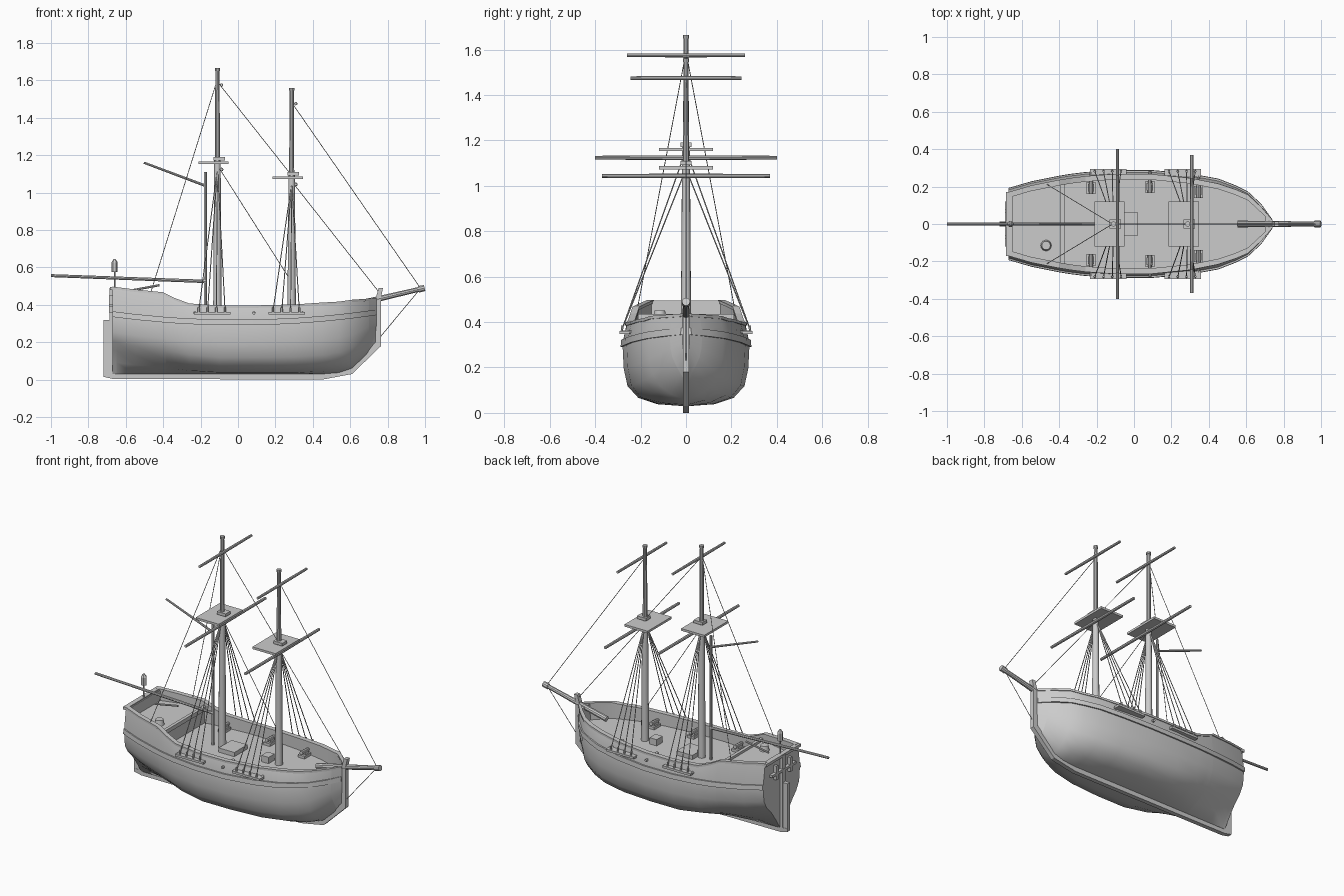
import bpy, bmesh, math
from mathutils import Vector

cube = bpy.data.objects.get("Cube")
if cube:
    bpy.data.objects.remove(cube)

grey = bpy.data.materials.new("plain grey")
grey.use_nodes = True
colour = (0.6, 0.6, 0.6, 1)
grey.diffuse_color = colour
grey.node_tree.nodes["Principled BSDF"].inputs["Base Color"].default_value = colour


def finish(name, bm, smooth=False):
    bmesh.ops.remove_doubles(bm, verts=bm.verts, dist=0.00005)
    bmesh.ops.recalc_face_normals(bm, faces=bm.faces)
    mesh = bpy.data.meshes.new(name)
    bm.to_mesh(mesh)
    bm.free()
    mesh.materials.append(grey)
    ob = bpy.data.objects.new(name, mesh)
    bpy.context.collection.objects.link(ob)
    if smooth:
        bpy.ops.object.select_all(action='DESELECT')
        ob.select_set(True)
        bpy.context.view_layer.objects.active = ob
        bpy.ops.object.shade_smooth_by_angle(angle=math.radians(32))
    return ob


def loft(name, rings, smooth=False):
    """Skin a row of equal rings and cap both ends."""
    bm = bmesh.new()
    rows = [[bm.verts.new(p) for p in ring] for ring in rings]
    n = len(rows[0])
    for a, b in zip(rows, rows[1:]):
        for i in range(n):
            j = (i + 1) % n
            bm.faces.new((a[i], a[j], b[j], b[i]))
    bm.faces.new(rows[0])
    bm.faces.new(rows[-1])
    return finish(name, bm, smooth)


def slab(name, outline, y, half):
    """Side profile given thickness across the ship."""
    return loft(name, [[(x, y + s * half, z) for x, z in outline] for s in (-1, 1)])


def box(name, x, y, z):
    return loft(name, [[(i, y[0], z[0]), (i, y[1], z[0]), (i, y[1], z[1]), (i, y[0], z[1])] for i in x])


def spar(name, a, b, r1, r2=None, sides=8):
    """Tapered round bar between two points."""
    a, b = Vector(a), Vector(b)
    turn = (b - a).to_track_quat('Z', 'Y')
    angles = [math.tau * i / sides for i in range(sides)]
    rings = []
    for p, r in ((a, r1), (b, r1 if r2 is None else r2)):
        rings.append([p + turn @ Vector((r * math.cos(t), r * math.sin(t), 0)) for t in angles])
    return loft(name, rings, sides > 6)


def rope(name, a, b, r=0.002):
    return spar(name, a, b, r, sides=5)


# Hull stations: x, rail half width, wale half width, bottom, vee shape, sheer
STATIONS = [
    (-.67, .165, .185, .03, 1, .49), (-.55, .2, .22, .03, .75, .475),
    (-.4, .23, .25, .03, .5, .46), (-.34, .24, .26, .03, .4, .43),
    (-.26, .25, .27, .03, .2, .4), (-.1, .262, .28, .03, 0, .39),
    (.1, .26, .28, .03, 0, .39), (.3, .24, .262, .03, 0, .395),
    (.45, .21, .235, .03, .1, .405), (.54, .18, .2, .037, .2, .41),
    (.61, .15, .165, .06, .3, .42), (.68, .085, .1, .12, .5, .425),
    (.74, .015, .016, .19, 1, .43)]
ROUND = [(.05, 0), (.45, .03), (.75, .13), (.92, .32), (.98, .6), (1, 1)]
VEE = [(.08, 0), (.3, .2), (.55, .4), (.8, .55), (.95, .7), (1, 1)]


def station(x):
    for a, b in zip(STATIONS, STATIONS[1:]):
        if x <= b[0]:
            t = (x - a[0]) / (b[0] - a[0])
            return [p + (q - p) * t for p, q in zip(a, b)][1:]
    return STATIONS[-1][1:]


def wale_z(x):
    return .305 + .1 * x * x


def hull_ring(x, deck):
    top, wide, low, vee, sheer = station(x)
    high = wale_z(x)
    half = []
    for u, v in zip(ROUND, VEE):
        fy, fz = (p + (q - p) * vee for p, q in zip(u, v))
        half.append((fy * wide, low + fz * (high - low)))
    inner = max(top - .02, .003)
    half += [(top, sheer), (inner, sheer), (inner, sheer if deck is None else deck)]
    ring = half + [(-y, z) for y, z in reversed(half)]
    return [(x, y, z) for y, z in ring]


# Hull with bulwarks, main deck and raised stern deck in one shell
POOP, MAIN = .42, .325
xs = [s[0] for s in STATIONS]
rings = [hull_ring(-.67, None), hull_ring(-.65, None), hull_ring(-.649, POOP), hull_ring(xs[1], POOP),
         hull_ring(-.385, POOP), hull_ring(-.384, MAIN)]
rings += [hull_ring(x, MAIN) for x in xs[3:-2]]
rings += [hull_ring(.7, MAIN), hull_ring(.701, None), hull_ring(.74, None)]
loft("hull", rings, True)

# Wale strake and cap rail on both sides
for side, label in ((1, "left"), (-1, "right")):
    wale, rail = [], []
    for x in xs:
        top, wide, low, vee, sheer = station(x)
        z = wale_z(x)
        inner = max(top - .024, 0)
        wale.append([(x, side * (wide + dy), z + dz) for dy, dz in
                     ((-.01, -.015), (.008, -.015), (.006, .015), (-.01, .015))])
        rail.append([(x, side * y, sheer + dz) for y, dz in
                     ((inner, -.006), (top + .006, -.006), (top + .006, .007), (inner, .007))])
    loft(label + "_wale", wale, True)
    loft(label + "_cap_rail", rail)

# Keel, stem and rudder
slab("keel_and_stem", [(-.72, .015), (-.67, .004), (.45, 0), (.61, .03), (.765, .18), (.765, .44), (.775, .49),
                       (.752, .49), (.735, .43), (.735, .2), (.6, .07), (.45, .04), (-.72, .035)], 0, .014)
slab("rudder", [(-.72, .03), (-.68, .03), (-.68, .32), (-.72, .32)], 0, .012)
box("rudder_post", (-.688, -.665), (-.014, .014), (.03, .49))
spar("tiller", (-.58, 0, .475), (-.42, 0, .505), .006)

# Transom trim
box("transom_top_beam", (-.685, -.655), (-.172, .172), (.478, .495))
box("transom_beam", (-.69, -.665), (-.12, .12), (.39, .405))
for y in (-.07, .07):
    box("transom_bracket", (-.69, -.665), (y - .009, y + .009), (.36, .45))

# Stern lantern, deck edge beam and barrel
spar("lantern_post", (-.66, 0, .48), (-.66, 0, .58), .004)
spar("lantern_body", (-.66, 0, .575), (-.66, 0, .625), .017, sides=6)
spar("lantern_roof", (-.66, 0, .625), (-.66, 0, .645), .018, .005, sides=6)
box("stern_deck_beam", (-.392, -.372), (-.212, .212), (.41, .435))
spar("barrel", (-.47, -.115, POOP), (-.47, -.115, .452), .029, .023, 14)

# Hatch and deck chest
box("main_hatch", (-.09, .02), (-.065, .065), (MAIN, .352))
box("deck_chest", (.185, .235), (-.03, .03), (MAIN, .365))

# Guns in pairs along the deck
for x, y in ((-.23, .2), (.085, .205), (.345, .18)):
    for s in (-1, 1):
        for name, width, reach, top in (("gun_carriage", .024, .04, .342), ("gun_bed", .017, .025, .358)):
            box(name, (x - width, x + width), sorted((s * (y - reach), s * (y + reach * .6))), (MAIN, top))
        spar("gun_barrel", (x, s * (y - .04), .358), (x, s * (y + .078), .355), .012, .008)


# Masts with tops, yards, channels and shrouds
def mast(name, x, top, platform, low_half, high_half, high_yard):
    spar(name + "_lower_mast", (x, 0, MAIN), (x, 0, platform + .03), .023, .017, 12)
    spar(name + "_upper_mast", (x, 0, platform), (x, 0, top), .014, .011, 10)
    spar(name + "_mast_cap", (x, 0, top - .015), (x, 0, top), .014, sides=10)
    box(name + "_top_platform", (x - .102, x + .06), (-.12, .12), (platform - .007, platform + .007))
    box(name + "_mast_block", (x - .022, x + .04), (-.024, .024), (platform + .012, platform + .03))
    for label, z, half, r in (("lower", platform - .036, low_half, .01), ("upper", high_yard, high_half, .009)):
        for s in (-1, 1):
            spar(f"{name}_{label}_yard", (x + .022, 0, z), (x + .022, s * half, z), r, r * .85)
    for s in (-1, 1):
        box(name + "_channel", (x - .125, x + .07), sorted((s * .25, s * .293)), (.347, .361))
        for i in range(4):
            foot = x - .1 + i * .047
            rope(name + "_shroud", (x, s * .01, platform - .03), (foot, s * .283, .365), .0027)
            spar(name + "_deadeye", (foot, s * .283, .355), (foot, s * .28, .385), .006, sides=6)


mast("main", -.11, 1.665, 1.16, .4, .26, 1.575)
mast("fore", .287, 1.56, 1.08, .37, .245, 1.475)

# Aft sail spars and bowsprit
spar("aft_trysail_mast", (-.175, 0, MAIN), (-.175, 0, 1.11), .008)
spar("boom", (-1, 0, .556), (-.17, 0, .525), .008, .009)
spar("gaff", (-.503, 0, 1.16), (-.175, 0, 1.037), .006, .007)
spar("bowsprit", (.555, 0, .385), (.985, 0, .487), .018, .013, 10)
spar("bowsprit_cap", (.965, 0, .482), (.998, 0, .49), .018, sides=10)

# Standing rigging
for s in (-1, 1):
    rope("backstay", (-.115, 0, 1.59), (-.47, s * .215, .455))
rope("main_topmast_stay", (-.1, 0, 1.58), (.28, 0, 1.1))
rope("main_stay", (-.1, 0, 1.13), (.275, 0, .54))
rope("fore_topmast_stay", (.295, 0, 1.47), (.975, 0, .49))
rope("fore_stay", (.295, 0, 1.05), (.76, 0, .46))
rope("bobstay", (.97, 0, .48), (.762, 0, .23))
